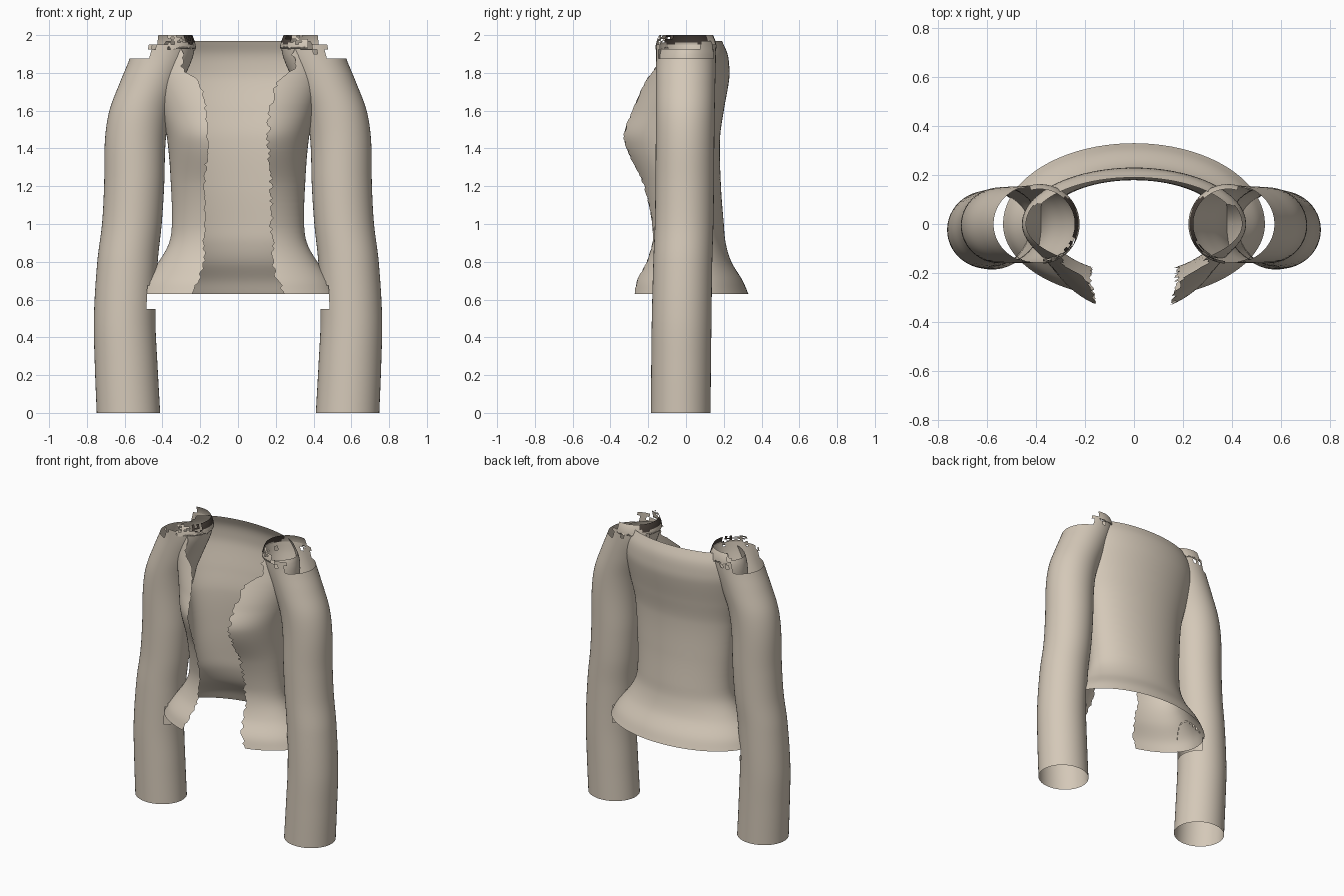
import bpy
import bmesh
import math
import random

random.seed(4)

default_cube = bpy.data.objects.get("Cube")
if default_cube:
    bpy.data.objects.remove(default_cube, do_unlink=True)


def make_material(name, colour):
    material = bpy.data.materials.new(name)
    material.use_nodes = True
    material.diffuse_color = (*colour, 1)
    shader = material.node_tree.nodes["Principled BSDF"]
    shader.inputs["Base Color"].default_value = (*colour, 1)
    shader.inputs["Roughness"].default_value = 0.8
    return material


beige = make_material("beige cloth", (0.66, 0.58, 0.48))
brown = make_material("dark brown lining", (0.07, 0.055, 0.045))


def sample(table, z):
    """Smoothly interpolate the rows (z, value, value, ...) of a profile."""
    z = min(max(z, table[0][0]), table[-1][0])
    i = 0
    while i < len(table) - 2 and z > table[i + 1][0]:
        i += 1
    before, a, b, after = (table[max(i - 1, 0)], table[i], table[i + 1],
                           table[min(i + 2, len(table) - 1)])
    span = b[0] - a[0]
    t = (z - a[0]) / span
    values = []
    for k in range(1, len(a)):
        slope_a = (b[k] - before[k]) / (b[0] - before[0]) * span
        slope_b = (after[k] - a[k]) / (after[0] - a[0]) * span
        values.append((2*t**3 - 3*t**2 + 1) * a[k] + (t**3 - 2*t**2 + t) * slope_a
                      + (3*t**2 - 2*t**3) * b[k] + (t**3 - t**2) * slope_b)
    return values


def grid_object(name, rows, closed=False, remove=None, paint=None):
    """Skin a list of point rows; drop or recolour faces by a rule."""
    bm = bmesh.new()
    grid = [[bm.verts.new(p) for p in row] for row in rows]
    count = len(rows[0])
    for low, high in zip(grid, grid[1:]):
        for j in range(count if closed else count - 1):
            n = (j + 1) % count
            face = bm.faces.new((low[j], low[n], high[n], high[j]))
            face.smooth = True
            if paint and paint(face.calc_center_median()):
                face.material_index = 1
    if remove:
        doomed = [f for f in bm.faces if remove(f.calc_center_median())]
        bmesh.ops.delete(bm, geom=doomed, context="FACES")
    mesh = bpy.data.meshes.new(name)
    bm.to_mesh(mesh)
    bm.free()
    mesh.materials.append(beige)
    mesh.materials.append(brown)
    obj = bpy.data.objects.new(name, mesh)
    bpy.context.collection.objects.link(obj)
    return obj


# Body profile: height, half width, back depth, front depth, front opening
BODY = [
    (0.63, 0.535, 0.33, 0.305, 0.25),
    (0.70, 0.50, 0.30, 0.285, 0.21),
    (0.80, 0.42, 0.24, 0.23, 0.18),
    (0.90, 0.365, 0.21, 0.205, 0.18),
    (1.00, 0.35, 0.20, 0.205, 0.175),
    (1.20, 0.355, 0.185, 0.255, 0.175),
    (1.45, 0.375, 0.18, 0.36, 0.16),
    (1.60, 0.41, 0.20, 0.31, 0.17),
    (1.76, 0.45, 0.228, 0.24, 0.21),
    (1.82, 0.458, 0.23, 0.215, 0.29),
    (1.90, 0.45, 0.22, 0.19, 0.29),
    (1.97, 0.42, 0.19, 0.17, 0.30),
]


def body_rows():
    rows, steps, columns = [], 90, 72
    for i in range(steps + 1):
        z = 0.63 + 1.34 * i / steps
        width, back, front, opening = sample(BODY, z)
        # the torn opening wavers from row to row
        left = math.asin((opening + random.uniform(-0.012, 0.012)) / width)
        right = math.asin((opening + random.uniform(-0.008, 0.008)) / width)
        row = []
        for j in range(columns + 1):
            angle = left + (2 * math.pi - left - right) * j / columns
            y = -math.cos(angle)
            depth = back if y > 0 else front
            row.append((width * math.sin(angle), y * depth, z))
        rows.append(row)
    return rows


# Open-fronted body with flared hem; the shoulders stop below the back edge
grid_object("jacket_body", body_rows(),
            remove=lambda c: c.y < 0.08 and c.z > 1.93)

# Sleeve profile: height, centre x, centre y, radius x, radius y
SLEEVE = [
    (0.00, 0.580, -0.028, 0.168, 0.158),
    (0.25, 0.592, -0.026, 0.166, 0.158),
    (0.50, 0.600, -0.023, 0.163, 0.158),
    (0.80, 0.585, -0.017, 0.160, 0.156),
    (1.00, 0.562, -0.010, 0.158, 0.155),
    (1.20, 0.550, -0.007, 0.159, 0.155),
    (1.45, 0.543, -0.005, 0.161, 0.155),
    (1.60, 0.518, -0.004, 0.163, 0.156),
    (1.75, 0.460, -0.002, 0.165, 0.157),
    (1.88, 0.406, 0.000, 0.166, 0.158),
    (1.95, 0.390, 0.000, 0.164, 0.158),
]


def sleeve_rows(side):
    rows, steps, columns = [], 78, 48
    for i in range(steps + 1):
        z = 1.95 * i / steps
        cx, cy, rx, ry = sample(SLEEVE, z)
        row = []
        for j in range(columns):
            angle = 2 * math.pi * j / columns
            row.append((side * (cx + rx * math.cos(angle)),
                        cy + ry * math.sin(angle), z))
        rows.append(row)
    return rows


def torn_away(c):
    """Sleeve cloth hidden under the hem, and the worn shoulder edge."""
    if 0.56 < c.z < 0.88:
        width, back, front, _ = sample(BODY, c.z)
        depth = back if c.y > 0 else front
        return (c.x / width) ** 2 + (c.y / depth) ** 2 < 1
    if c.z > 1.88:
        return abs(c.x) > 0.47 or random.random() < (c.z - 1.88) * 3
    return False


def shoulder_rows(side):
    """Curved strip crowning the inner side of the sleeve top."""
    rows, steps, columns = [], 8, 30
    for i in range(steps + 1):
        t = i / steps
        row = []
        for j in range(columns + 1):
            angle = math.radians(75 + 190 * j / columns)
            radius = 0.163 - 0.02 * t * t
            notch = random.uniform(0, 0.03) if i == 0 else 0
            row.append((side * (0.385 + radius * math.cos(angle)),
                        radius * math.sin(angle), 1.92 + 0.08 * t + notch))
        rows.append(row)
    return rows


# Sleeves and shoulder strips, one per side
for label, side in (("left", 1), ("right", -1)):
    grid_object(label + "_sleeve", sleeve_rows(side), closed=True,
                remove=torn_away)
    grid_object(label + "_shoulder_strip", shoulder_rows(side),
                remove=lambda c: c.y < -0.06 and c.z > 1.95 and random.random() < 0.3,
                paint=lambda c: c.z > 1.965 - 0.15 * abs(c.y) and abs(c.y) < 0.11)
